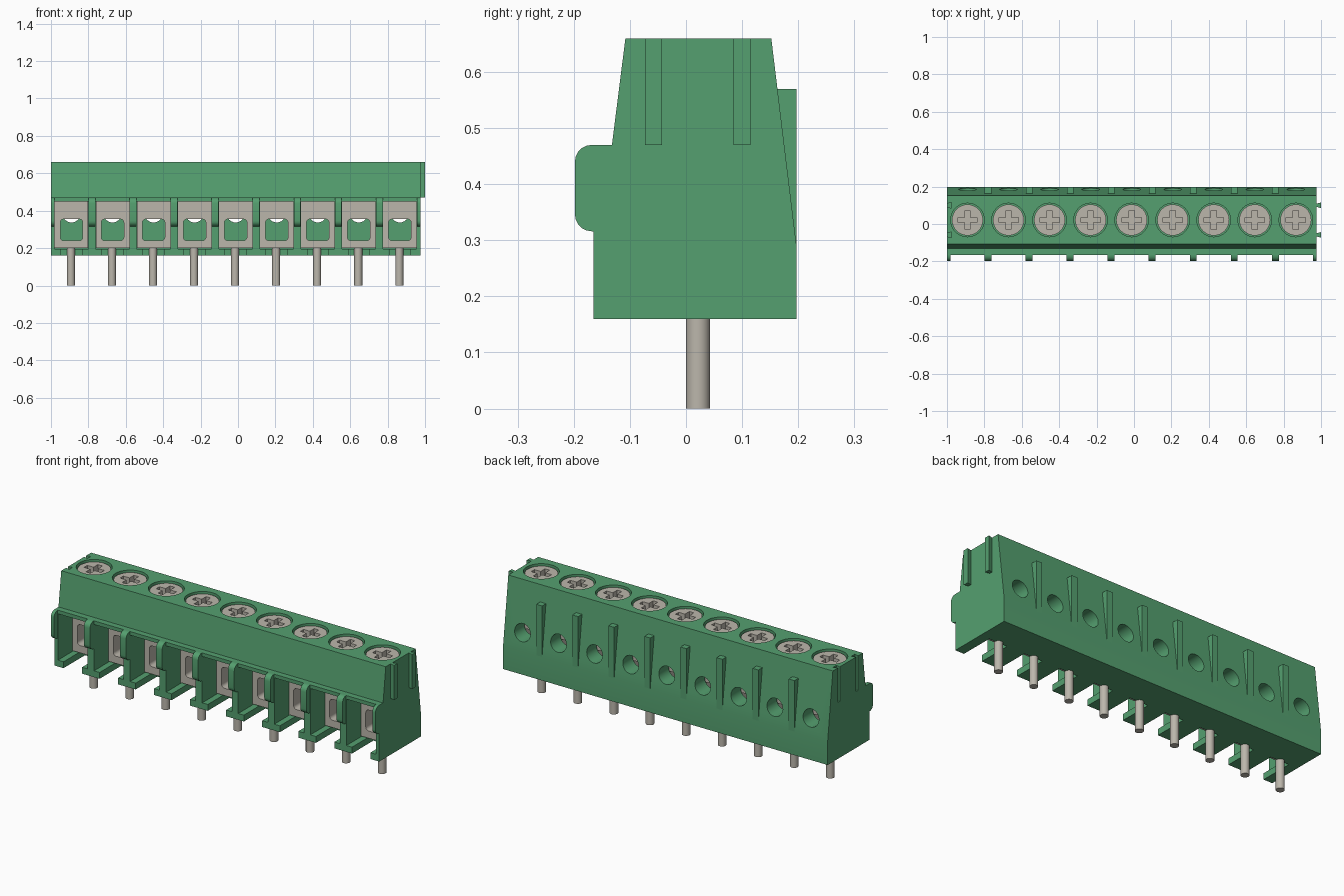
import bpy, bmesh, math

if "Cube" in bpy.data.objects:
    bpy.data.objects.remove(bpy.data.objects["Cube"])

POLES = 9
LEFT, RIGHT = -1.0, 0.975
PITCH = (RIGHT - LEFT) / POLES
CENTRES = [LEFT + PITCH * (i + 0.5) for i in range(POLES)]
SCREW_Y = 0.0215


def material(name, rgb):
    m = bpy.data.materials.new(name)
    m.use_nodes = True
    m.diffuse_color = (*rgb, 1)
    m.node_tree.nodes["Principled BSDF"].inputs["Base Color"].default_value = (*rgb, 1)
    return m


GREEN = material("housing green", (0.09, 0.35, 0.16))
GREY = material("metal grey", (0.50, 0.47, 0.41))


def prism(bm, pts, axis, a, b):
    """Extrude a 2D outline along an axis from a to b."""
    place = {"x": lambda u, v, t: (t, u, v),
             "y": lambda u, v, t: (u, t, v),
             "z": lambda u, v, t: (u, v, t)}[axis]
    lo = [bm.verts.new(place(u, v, a)) for u, v in pts]
    hi = [bm.verts.new(place(u, v, b)) for u, v in pts]
    bm.faces.new(lo)
    bm.faces.new(hi[::-1])
    for i in range(len(pts)):
        j = (i + 1) % len(pts)
        bm.faces.new((lo[i], hi[i], hi[j], lo[j]))


def rect(u0, u1, v0, v1):
    return [(u0, v0), (u1, v0), (u1, v1), (u0, v1)]


def circle(u, v, r, n=32):
    return [(u + r * math.cos(2 * math.pi * i / n),
             v + r * math.sin(2 * math.pi * i / n)) for i in range(n)]


def round_rect(u0, u1, v0, v1, r, n=5):
    corners = [(u1 - r, v1 - r), (u0 + r, v1 - r), (u0 + r, v0 + r), (u1 - r, v0 + r)]
    return [(cu + r * math.cos(math.pi / 2 * (k + i / n)),
             cv + r * math.sin(math.pi / 2 * (k + i / n)))
            for k, (cu, cv) in enumerate(corners) for i in range(n + 1)]


def make(name, mat, fill):
    """Create an object whose mesh is filled in by a function."""
    bm = bmesh.new()
    fill(bm)
    bmesh.ops.recalc_face_normals(bm, faces=bm.faces[:])
    me = bpy.data.meshes.new(name)
    bm.to_mesh(me)
    bm.free()
    me.materials.append(mat)
    ob = bpy.data.objects.new(name, me)
    bpy.context.scene.collection.objects.link(ob)
    return ob


def cut(ob, fill):
    """Subtract a filled shape from an object, then drop the cutter."""
    tool = make("cutter", ob.data.materials[0], fill)
    tool.hide_render = True
    mod = ob.modifiers.new("cut", "BOOLEAN")
    mod.operation, mod.solver, mod.object = "DIFFERENCE", "EXACT", tool
    dg = bpy.context.evaluated_depsgraph_get()
    me = bpy.data.meshes.new_from_object(ob.evaluated_get(dg))
    ob.modifiers.clear()
    ob.data = me
    bpy.data.objects.remove(tool)


def smooth(ob):
    bpy.ops.object.select_all(action="DESELECT")
    ob.select_set(True)
    bpy.context.view_layer.objects.active = ob
    bpy.ops.object.shade_smooth_by_angle(angle=math.radians(30))


# Housing
PROFILE = [(-0.165, 0.16), (0.197, 0.16), (0.197, 0.29), (0.152, 0.66),
           (-0.108, 0.66), (-0.132, 0.47), (-0.165, 0.47)]
KEYS = (-0.058, 0.10)
housing = make("housing", GREEN, lambda bm: prism(bm, PROFILE, "x", LEFT, RIGHT))


def key_outline(x, y, depth):
    return [(x, y - 0.008), (x + depth, y - 0.015),
            (x + depth, y + 0.015), (x, y + 0.008)]


def pockets(bm):
    for x in CENTRES:
        prism(bm, rect(x - 0.09, x + 0.09, 0.195, 0.45), "y", -0.3, 0.1)
        prism(bm, circle(x, SCREW_Y, 0.09), "z", 0.58, 0.75)
    for y in KEYS:
        prism(bm, key_outline(LEFT - 0.001, y, 0.025), "z", 0.47, 0.75)


def openings(bm):
    for x in CENTRES:
        prism(bm, rect(x - 0.056, x + 0.056, 0.1, 0.21), "y", -0.3, SCREW_Y)
        prism(bm, circle(x, 0.385, 0.048, 24), "y", 0.07, 0.3)


cut(housing, pockets)
cut(housing, openings)
smooth(housing)


# Rounded noses on the front dividers
def noses(bm):
    outline = round_rect(-0.198, -0.125, 0.316, 0.47, 0.03)
    for i in range(POLES + 1):
        x = LEFT + PITCH * i
        prism(bm, outline, "x", max(LEFT, x - 0.0185), min(RIGHT, x + 0.0185))


smooth(make("divider_noses", GREEN, noses))


# Wedge ribs on the back
def wedges(bm):
    for i in range(1, POLES):
        x = LEFT + PITCH * i
        prism(bm, [(0.197, 0.29), (0.197, 0.57), (0.155, 0.57), (0.188, 0.29)],
              "x", x - 0.0175, x + 0.0175)


make("back_ribs", GREEN, wedges)


# Interlocking keys on the left end
def keys(bm):
    for y in KEYS:
        prism(bm, key_outline(RIGHT - 0.001, y, 0.026), "z", 0.47, 0.66)


make("end_keys", GREEN, keys)


# Wire clamps with a rounded window
def clamps(bm):
    for x in CENTRES:
        prism(bm, rect(x - 0.0895, x + 0.0895, 0.2, 0.4495), "y", -0.04, 0.085)


def windows(bm):
    for x in CENTRES:
        prism(bm, round_rect(x - 0.06, x + 0.06, 0.24, 0.355, 0.018), "y", -0.2, 0.2)


clamp = make("wire_clamps", GREY, clamps)
cut(clamp, windows)
smooth(clamp)


# Screws with a cross slot
def screws(bm):
    for x in CENTRES:
        prism(bm, circle(x, SCREW_Y, 0.083), "z", 0.575, 0.65)


def cross_slots(bm):
    w, r = 0.014, 0.052
    arm = [(r, -w), (r, w), (w, w)]
    for x in CENTRES:
        pts = []
        for k in range(4):
            c, s = round(math.cos(k * math.pi / 2)), round(math.sin(k * math.pi / 2))
            pts += [(x + c * u - s * v, SCREW_Y + s * u + c * v) for u, v in arm]
        prism(bm, pts, "z", 0.615, 0.7)


screw = make("screws", GREY, screws)
cut(screw, cross_slots)
smooth(screw)


# Solder pins
def pins(bm):
    for x in CENTRES:
        prism(bm, circle(x - 0.003, SCREW_Y, 0.0215, 24), "z", 0, 0.21)


smooth(make("solder_pins", GREY, pins))
